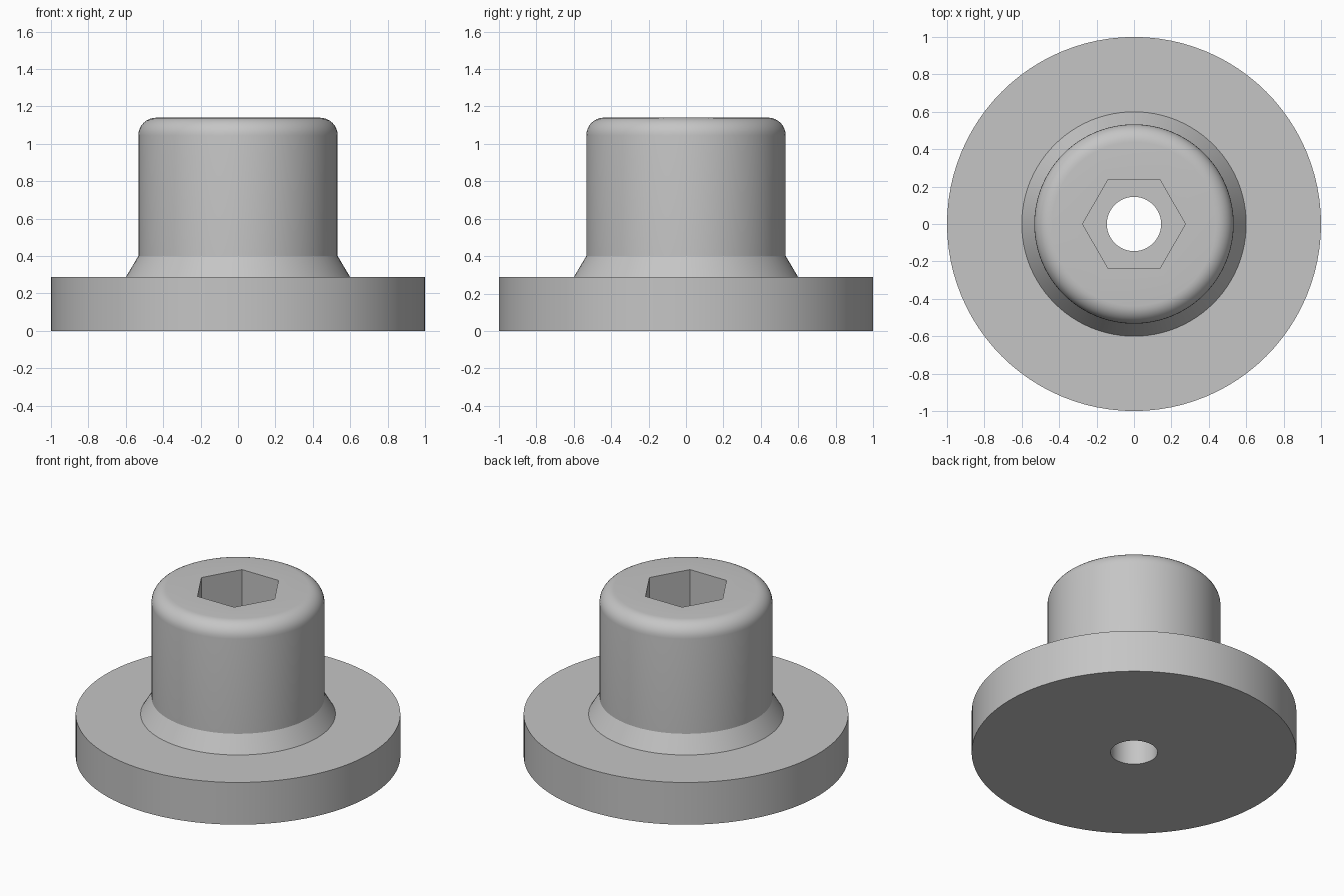
import bpy, bmesh, math

if "Cube" in bpy.data.objects:
    bpy.data.objects.remove(bpy.data.objects["Cube"])

SEG = 96
TOP = 1.14      # overall height
FLOOR = 0.50    # bottom of hex socket
HEX = 0.275     # hex corner radius
FILLET = 0.095

# Profile as (radius, z, is_hex), running from the bore bottom outward, up and back inside
profile = [(0.145, 0, False), (1.0, 0, False), (1.0, 0.287, False),
           (0.60, 0.287, False), (0.533, 0.40, False)]
# Rounded top edge of the boss
for i in range(9):
    a = math.pi / 2 * i / 8
    profile.append((0.533 - FILLET + FILLET * math.cos(a),
                    TOP - FILLET + FILLET * math.sin(a), False))
# Hex socket, then the round bore
profile += [(HEX, TOP, True), (HEX, FLOOR, True), (0.145, FLOOR, False)]


def radius_at(r, is_hex, a):
    if not is_hex:
        return r
    return r * math.cos(math.pi / 6) / math.cos(a % (math.pi / 3) - math.pi / 6)


bm = bmesh.new()
rings = []
for r, z, is_hex in profile:
    ring = []
    for i in range(SEG):
        a = 2 * math.pi * i / SEG
        # nudge avoids round-off at the hex corners
        rr = radius_at(r, is_hex, a + 1e-9)
        ring.append(bm.verts.new((rr * math.cos(a), rr * math.sin(a), z)))
    rings.append(ring)

# Skin between rings; the last one closes back to the first through the bore
for k, low in enumerate(rings):
    high = rings[(k + 1) % len(rings)]
    for i in range(SEG):
        j = (i + 1) % SEG
        bm.faces.new((low[i], low[j], high[j], high[i]))
bmesh.ops.recalc_face_normals(bm, faces=bm.faces)

mesh = bpy.data.meshes.new("flanged_hub")
bm.to_mesh(mesh)
bm.free()
hub = bpy.data.objects.new("flanged_hub", mesh)
bpy.context.collection.objects.link(hub)

grey = bpy.data.materials.new("plain grey")
grey.diffuse_color = (0.56, 0.56, 0.56, 1)
grey.use_nodes = True
grey.node_tree.nodes["Principled BSDF"].inputs["Base Color"].default_value = grey.diffuse_color
mesh.materials.append(grey)

# Smooth round walls, sharp rims
bpy.context.view_layer.objects.active = hub
hub.select_set(True)
bpy.ops.object.shade_smooth_by_angle(angle=math.radians(25))
